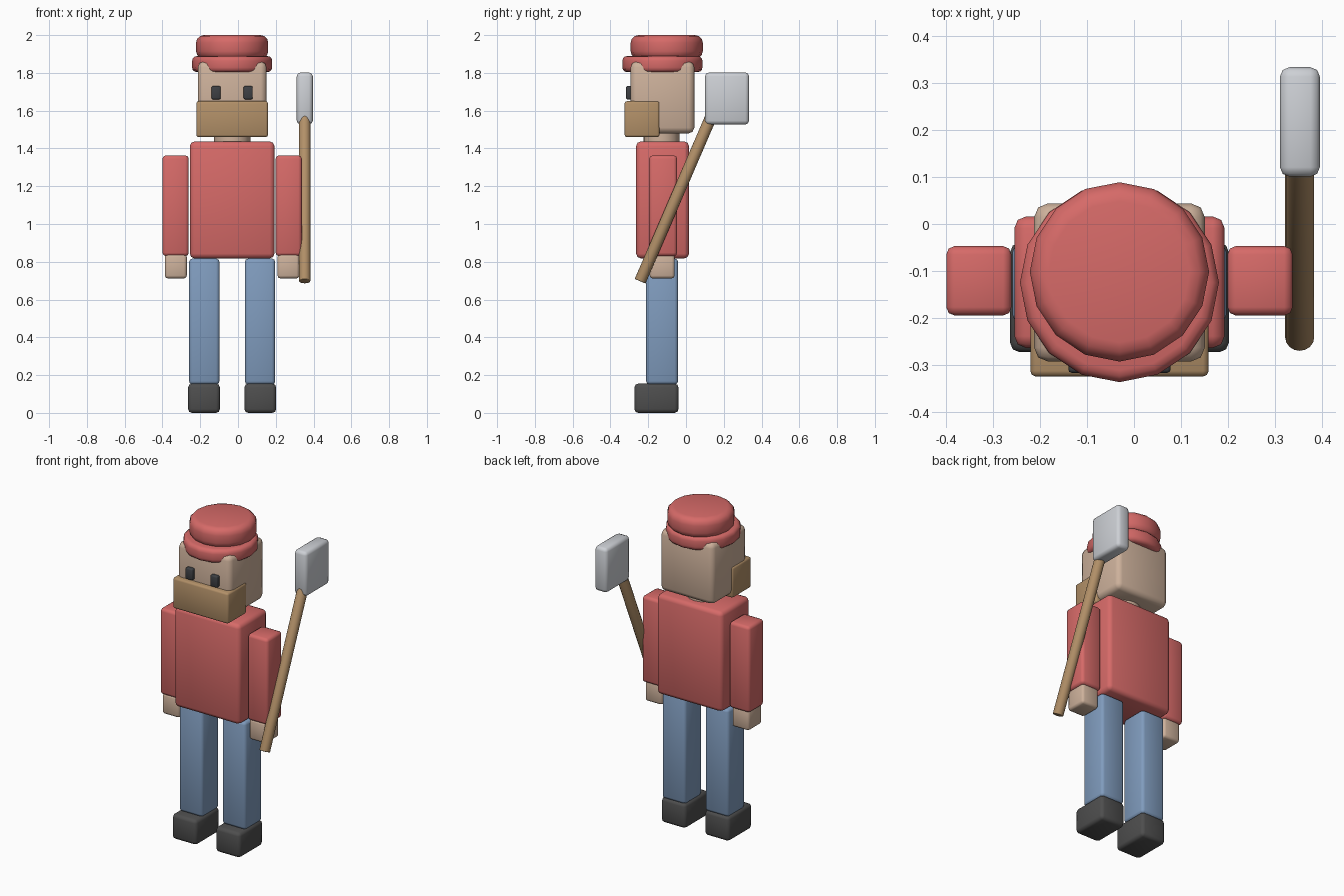
import bpy, bmesh, math
from mathutils import Matrix, Vector

if "Cube" in bpy.data.objects:
    bpy.data.objects.remove(bpy.data.objects["Cube"])


def material(name, rgb):
    m = bpy.data.materials.new(name)
    lin = [((c / 255 + 0.055) / 1.055) ** 2.4 for c in rgb]
    m.diffuse_color = (*lin, 1)
    m.use_nodes = True
    m.node_tree.nodes["Principled BSDF"].inputs["Base Color"].default_value = m.diffuse_color
    return m


RED = material("red cloth", (214, 106, 104))
SKIN = material("skin", (205, 177, 155))
BROWN = material("brown hair and wood", (178, 144, 104))
BLUE = material("blue denim", (128, 156, 190))
DARK = material("dark leather", (78, 78, 78))
EYE = material("dark eye", (62, 64, 68))
METAL = material("light steel", (205, 208, 213))
CX = -0.031  # symmetry plane of the figure


def finish(name, bm, mat):
    mesh = bpy.data.meshes.new(name)
    bm.to_mesh(mesh)
    bm.free()
    mesh.materials.append(mat)
    ob = bpy.data.objects.new(name, mesh)
    bpy.context.collection.objects.link(ob)
    bpy.ops.object.select_all(action='DESELECT')
    ob.select_set(True)
    bpy.context.view_layer.objects.active = ob
    bpy.ops.object.shade_smooth_by_angle(angle=math.radians(50))
    return ob


def box(name, mat, x, y, z, bevel=0.015):
    """Rounded box from (min, max) ranges."""
    bm = bmesh.new()
    bmesh.ops.create_cube(bm, size=1)
    lo, hi = Vector((x[0], y[0], z[0])), Vector((x[1], y[1], z[1]))
    for v in bm.verts:
        v.co = [(lo[i] + hi[i]) / 2 + v.co[i] * (hi[i] - lo[i]) for i in range(3)]
    bmesh.ops.bevel(bm, geom=bm.edges[:], offset=bevel, segments=2,
                    profile=0.5, affect='EDGES')
    return finish(name, bm, mat)


def cylinder(name, mat, start, end, radius, bevel=0.0, sides=16):
    """Cylinder between two points, with rounded rims."""
    start, end = Vector(start), Vector(end)
    axis = end - start
    bm = bmesh.new()
    bmesh.ops.create_cone(bm, cap_ends=True, segments=sides, radius1=radius,
                          radius2=radius, depth=axis.length)
    if bevel:
        rims = [e for e in bm.edges if abs(e.verts[0].co.z - e.verts[1].co.z) < 1e-4]
        bmesh.ops.bevel(bm, geom=rims, offset=bevel, segments=3,
                        profile=0.5, affect='EDGES')
    rot = Vector((0, 0, 1)).rotation_difference(axis).to_matrix().to_4x4()
    bm.transform(Matrix.Translation((start + end) / 2) @ rot)
    return finish(name, bm, mat)


def pair(name, mat, inner, outer, y, z, bevel=0.015):
    """Left and right copies, distances measured from the symmetry plane."""
    for side, s in (("left", 1), ("right", -1)):
        xs = sorted((CX + s * inner, CX + s * outer))
        box(f"{side}_{name}", mat, xs, y, z, bevel)


# Body and limbs
box("torso", RED, (CX - 0.224, CX + 0.224), (-0.264, 0.016), (0.818, 1.437), 0.025)
pair("sleeve", RED, 0.23, 0.369, (-0.195, -0.047), (0.83, 1.363), 0.018)
pair("hand", SKIN, 0.24, 0.356, (-0.192, -0.06), (0.712, 0.84), 0.015)
pair("leg", BLUE, 0.067, 0.228, (-0.211, -0.042), (0.15, 0.817), 0.018)
pair("shoe", DARK, 0.065, 0.233, (-0.273, -0.04), (0.0, 0.155), 0.02)

# Head
cylinder("neck", SKIN, (CX, -0.13, 1.40), (CX, -0.13, 1.52), 0.096)
box("head", SKIN, (CX - 0.182, CX + 0.182), (-0.293, 0.044), (1.48, 1.86), 0.03)
box("beard", BROWN, (CX - 0.19, CX + 0.19), (-0.325, -0.14), (1.46, 1.65), 0.012)
pair("eye", EYE, 0.061, 0.109, (-0.317, -0.28), (1.66, 1.73), 0.007)

# Cap
cylinder("cap_brim", RED, (CX, -0.125, 1.804), (CX, -0.125, 1.889), 0.212, 0.025)
cylinder("cap_crown", RED, (CX, -0.102, 1.875), (CX, -0.102, 2.0), 0.191, 0.04)

# Axe
cylinder("axe_handle", BROWN, (0.353, -0.243, 0.697), (0.353, 0.153, 1.615), 0.031, 0.004)
box("axe_head", METAL, (0.311, 0.396), (0.101, 0.334), (1.527, 1.802), 0.02)
